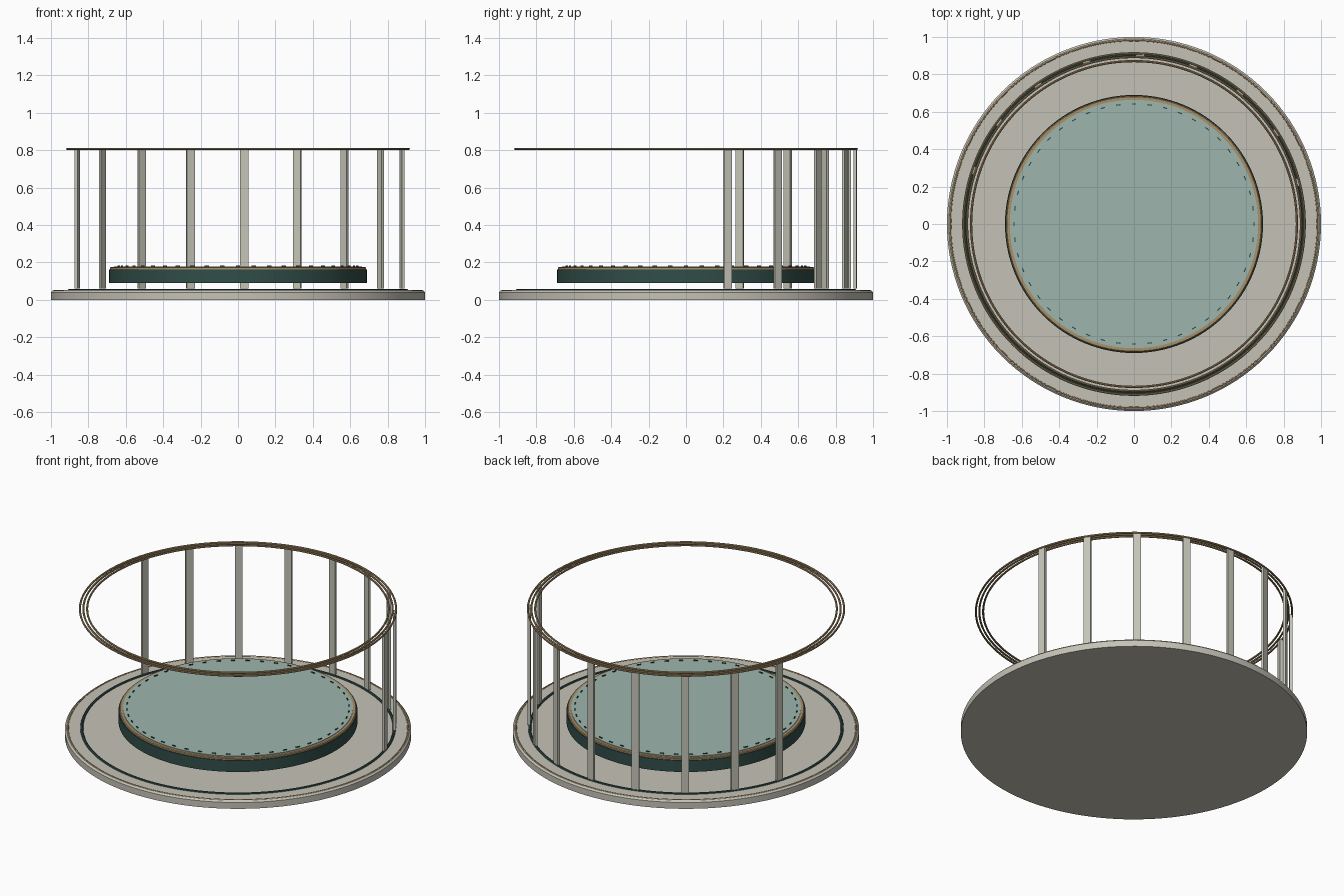
import bpy, bmesh, math
from mathutils import Matrix

cube = bpy.data.objects.get("Cube")
if cube:
    bpy.data.objects.remove(cube, do_unlink=True)


def material(name, rgb):
    m = bpy.data.materials.new(name)
    m.use_nodes = True
    m.diffuse_color = (*rgb, 1)
    bsdf = next(n for n in m.node_tree.nodes if n.type == 'BSDF_PRINCIPLED')
    bsdf.inputs["Base Color"].default_value = (*rgb, 1)
    return m


STONE = material("warm stone", (0.56, 0.54, 0.47))
SLAT = material("pale slat", (0.56, 0.56, 0.48))
DARK = material("dark teal", (0.03, 0.075, 0.065))
PALE = material("pale teal", (0.34, 0.47, 0.42))
TAN = material("tan bronze", (0.40, 0.28, 0.14))


def finish(name, bm, mat, smooth=True):
    mesh = bpy.data.meshes.new(name)
    bmesh.ops.recalc_face_normals(bm, faces=bm.faces)
    bm.to_mesh(mesh)
    bm.free()
    mesh.materials.append(mat)
    ob = bpy.data.objects.new(name, mesh)
    bpy.context.collection.objects.link(ob)
    if smooth:
        bpy.ops.object.select_all(action='DESELECT')
        ob.select_set(True)
        bpy.context.view_layer.objects.active = ob
        bpy.ops.object.shade_smooth_by_angle(angle=math.radians(35))
    return ob


def lathe(name, profile, mat, closed=False, steps=128):
    """Spin an (r, z) profile about the vertical axis."""
    bm = bmesh.new()
    verts = [bm.verts.new((r, 0, z)) for r, z in profile]
    edges = [bm.edges.new(p) for p in zip(verts, verts[1:])]
    if closed:
        edges.append(bm.edges.new((verts[-1], verts[0])))
    bmesh.ops.spin(bm, geom=verts + edges, cent=(0, 0, 0), axis=(0, 0, 1),
                   angle=math.tau, steps=steps)
    bmesh.ops.remove_doubles(bm, verts=bm.verts, dist=1e-5)
    return finish(name, bm, mat)


def ring(name, radius, z, thick, mat):
    """Round-section hoop."""
    section = [(radius + thick * math.cos(i * math.tau / 8),
                z + thick * math.sin(i * math.tau / 8)) for i in range(8)]
    return lathe(name, section, mat, closed=True)


def radial_boxes(name, angles, radius, z, size, mat):
    """Boxes around a circle; size is (radial, tangential, vertical)."""
    bm = bmesh.new()
    for a in angles:
        bmesh.ops.create_cube(bm, size=1, matrix=(
            Matrix.Rotation(a, 4, 'Z') @ Matrix.Translation((radius, 0, z))
            @ Matrix.Diagonal((*size, 1))))
    return finish(name, bm, mat, smooth=False)


# Base platform with its inlaid rings
lathe("base_platform", [(0, 0), (1, 0), (1, 0.04), (0.99, 0.05), (0, 0.05)], STONE)
ring("base_edge_trim", 0.982, 0.047, 0.006, TAN)
ring("base_track", 0.902, 0.049, 0.009, DARK)

# Floating central dais
lathe("dais_body", [(0, 0.09), (0.69, 0.09), (0.69, 0.163), (0, 0.163)], DARK)
lathe("dais_trim", [(0.65, 0.163), (0.685, 0.163), (0.685, 0.172),
                    (0.68, 0.176), (0.65, 0.176)], TAN, closed=True)
lathe("dais_top", [(0, 0.165), (0.664, 0.165), (0.664, 0.179), (0, 0.179)], PALE)
COUNT = 48
radial_boxes("dais_stitches", [i * math.tau / COUNT for i in range(COUNT)],
             0.642, 0.181, (0.006, 0.024, 0.006), DARK)

# Slat screen around the back half
radial_boxes("screen_slats", [math.radians(14.3 + 18.4 * i) for i in range(9)],
             0.906, 0.433, (0.016, 0.044, 0.746), SLAT)

# Overhead rail hoops
for part, radius in (("outer", 0.913), ("middle", 0.893), ("inner", 0.871)):
    ring("rail_" + part, radius, 0.807, 0.006, TAN)
